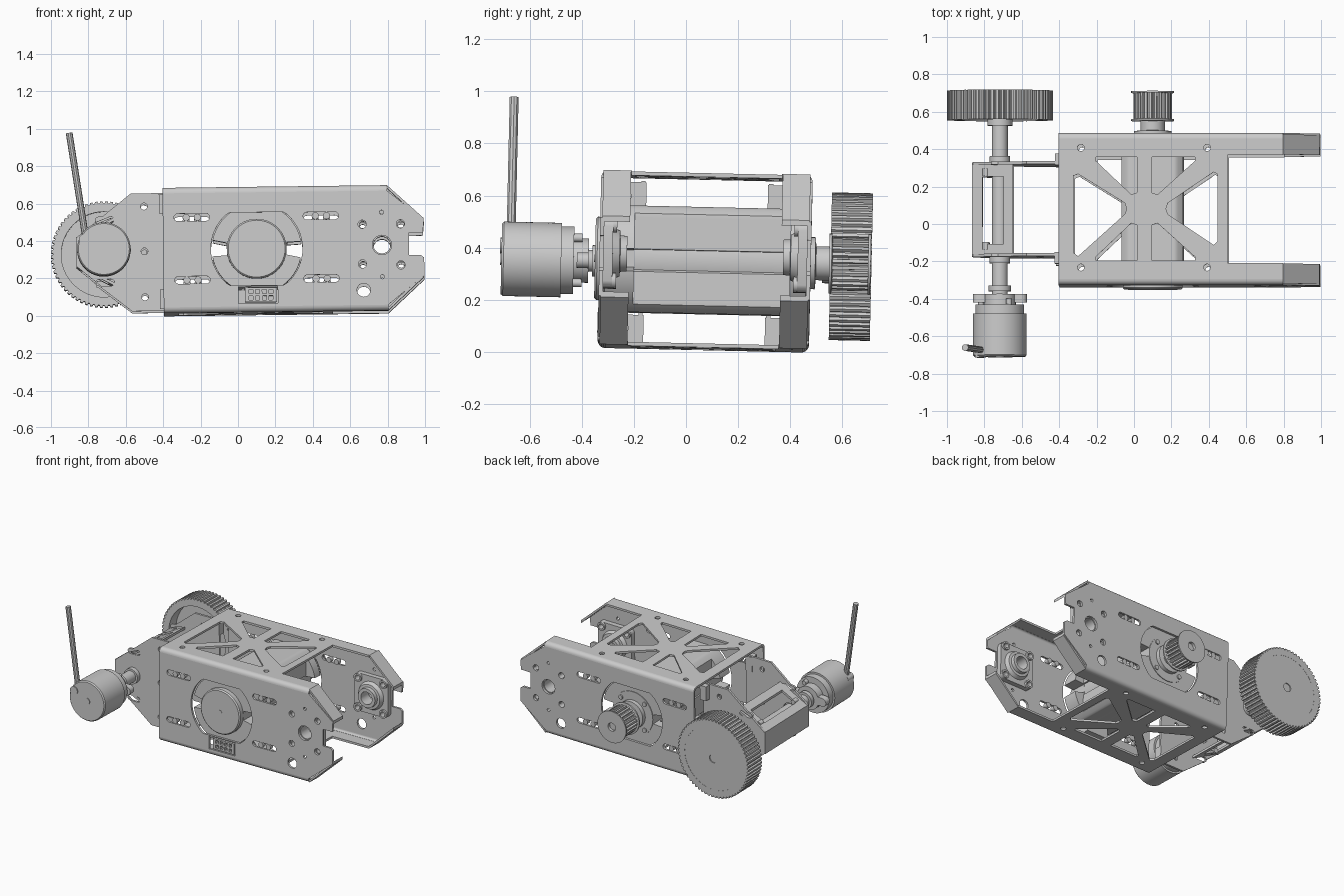
import bpy, bmesh, math
from mathutils import Matrix, Vector

if "Cube" in bpy.data.objects:
    bpy.data.objects.remove(bpy.data.objects["Cube"])

grey = bpy.data.materials.new("bare metal grey")
grey.use_nodes = True
COL = (0.6, 0.6, 0.6, 1)
grey.diffuse_color = COL
grey.node_tree.nodes["Principled BSDF"].inputs["Base Color"].default_value = COL

# The whole assembly sits at a slight lean
PIVOT = Vector((0.1, 0.08, 0.355))
TILT = (Matrix.Translation(PIVOT - Vector((0, 0, .009))) @ Matrix.Rotation(math.radians(-0.7), 4, 'Y')
        @ Matrix.Rotation(math.radians(-1.3), 4, 'X') @ Matrix.Translation(-PIVOT))
AXES = {'X': Matrix(((0, 0, 1, 0), (1, 0, 0, 0), (0, 1, 0, 0), (0, 0, 0, 1))),
        'Y': Matrix(((1, 0, 0, 0), (0, 0, -1, 0), (0, 1, 0, 0), (0, 0, 0, 1))),
        'Z': Matrix.Identity(4)}
ZC = 0.358   # height of every rotating axis
XM = 0.10    # motor axis
XS = -0.717  # side shaft axis
XB = 0.77    # bearing axis


def finish(name, mesh, matrix):
    bm = bmesh.new()
    bm.from_mesh(mesh)
    bmesh.ops.remove_doubles(bm, verts=bm.verts, dist=1e-5)
    bmesh.ops.recalc_face_normals(bm, faces=bm.faces)
    bm.to_mesh(mesh)
    bm.free()
    mesh.transform(TILT @ matrix)
    mesh.materials.clear()
    mesh.materials.append(grey)
    ob = bpy.data.objects.new(name, mesh)
    bpy.context.collection.objects.link(ob)
    bpy.ops.object.select_all(action='DESELECT')
    ob.select_set(True)
    bpy.context.view_layer.objects.active = ob
    bpy.ops.object.shade_smooth_by_angle(angle=math.radians(30))
    return ob


def plate(name, axis, lo, hi, outline, holes=()):
    """Extrude a flat outline with holes along an axis from lo to hi."""
    cu = bpy.data.curves.new(name, 'CURVE')
    cu.dimensions, cu.fill_mode, cu.extrude = '2D', 'BOTH', (hi - lo) / 2
    for pts in [outline, *holes]:
        sp = cu.splines.new('POLY')
        sp.points.add(len(pts) - 1)
        for p, (u, v) in zip(sp.points, pts):
            p.co = (u, v, 0, 1)
        sp.use_cyclic_u = True
    tmp = bpy.data.objects.new("tmp", cu)
    bpy.context.collection.objects.link(tmp)
    dg = bpy.context.evaluated_depsgraph_get()
    mesh = bpy.data.meshes.new_from_object(tmp.evaluated_get(dg))
    bpy.data.objects.remove(tmp)
    bpy.data.curves.remove(cu)
    shift = Vector([(lo + hi) / 2 if a == axis else 0 for a in 'XYZ'])
    return finish(name, mesh, Matrix.Translation(shift) @ AXES[axis])


def lathe(name, x, z, profile, n=48):
    """Spin (radius, y) pairs about an axis parallel to y."""
    bm = bmesh.new()
    vs = [bm.verts.new((r, y, 0)) for r, y in profile]
    es = [bm.edges.new(p) for p in zip(vs, vs[1:])]
    bmesh.ops.spin(bm, geom=vs + es, cent=(0, 0, 0), axis=(0, 1, 0),
                   angle=math.tau, steps=n, use_merge=True)
    mesh = bpy.data.meshes.new(name)
    bm.to_mesh(mesh)
    bm.free()
    return finish(name, mesh, Matrix.Translation((x, 0, z)))


def rod(name, x, z, y0, y1, r, n=32):
    return lathe(name, x, z, [(0, y0), (r, y0), (r, y1), (0, y1)], n)


def arc(u, v, r, a0=0, a1=360, n=24):
    return [(u + r * math.cos(math.radians(a0 + (a1 - a0) * i / n)),
             v + r * math.sin(math.radians(a0 + (a1 - a0) * i / n))) for i in range(n)]


def slot(u0, u1, v, r):
    return arc(u1, v, r, -90, 90, 8) + [(u1, v + r)] + arc(u0, v, r, 90, 270, 8) + [(u0, v - r)]


def rect(u0, v0, u1, v1):
    return [(u0, v0), (u1, v0), (u1, v1), (u0, v1)]


def gear(u, v, r, depth, teeth):
    return [(u + (r - d) * math.cos(math.tau * (i + t) / teeth),
             v + (r - d) * math.sin(math.tau * (i + t) / teeth))
            for i in range(teeth) for t, d in ((0, depth), (.15, 0), (.6, 0), (.75, depth))]


# Motor section: a circle with flat top and bottom, optionally flat sides, and side grooves
def clipped(r, flat, a0, a1, side=1):
    return [(max(XM - side, min(XM + side, u)), max(ZC - flat, min(ZC + flat, v)))
            for u, v in arc(XM, ZC, r, a0, a1, 60)]

def grooved(r, flat, side, depth):
    a, b, g = XM + depth, XM - depth, .033
    return ([(a, ZC + g)] + clipped(r, flat, 9, 171, side) + [(b, ZC + g), (b, ZC - g)]
            + clipped(r, flat, 189, 351, side) + [(a, ZC - g)])

# Main frame side plates
ends = [(-.4, .05), (.8, .05), (.995, .205), (.995, .30), (.975, .315), (.915, .315),
        (.915, .435), (.99, .435), (.995, .505), (.8, .66), (-.4, .66)]
holes = [arc(u, v, r) for u, v, r in (
    (.665, .482, .022), (.665, .27, .022), (.87, .482, .022), (.87, .262, .022), (.67, .13, .036),
    (XB, .37, .052), (XB, .545, .011), (XB, .2, .011))]
holes += [slot(u - .075, u + .075, v, .02) for u in (-.245, .445) for v in (.195, .53)]
holes.append(clipped(.245, .195, 0, 360))
port = rect(0, .065, .21, .158)
plate("front_side_plate", 'Y', -.333, -.317, ends, holes + [port])
plate("rear_side_plate", 'Y', .464, .48, ends, holes)

# Top and bottom lattice plates with long arms, mirrored about the mid line
YM = .0735
def mir(pts):
    return [(u, 2 * YM - v) for u, v in pts]

deck = [(-.4, -.303), (.8, -.303), (.8, -.215), (.505, -.215)]
deck = deck + mir(deck)[::-1]
wins = [[(-.32, -.16), (-.295, -.18), (-.045, .045), (-.035, YM), (-.045, .105), (-.295, .26), (-.32, .25)],
        [(.45, -.10), (.43, -.12), (.185, .045), (.175, YM), (.185, .105), (.43, .27), (.45, .26)]]
for tri in ([(-.2, .35), (.02, .35), (.02, .16), (-.01, .15), (-.2, .33)],
            [(.1, .35), (.33, .35), (.33, .33), (.13, .15), (.1, .16)]):
    wins += [tri, mir(tri)]
wins += [arc(u, v, .018) for u in (-.28, .395) for v in (-.24, .4)]
for name, z in (("top", .675), ("bottom", .02)):
    plate(name + "_lattice_plate", 'Z', z, z + .015, deck, wins)

# Rounded folds and angled end flanges
for yn, y, s in (("front", -.303, -1), ("rear", .45, 1)):
    for zn, z, t in (("top", .66, 1), ("bottom", .05, -1)):
        q = [(math.cos(i * math.pi / 12), math.sin(i * math.pi / 12)) for i in range(7)]
        fold = [(y + s * .03 * c, z + t * .03 * k) for c, k in q]
        fold += [(y + s * .014 * c, z + t * .014 * k) for c, k in q[::-1]]
        plate(f"{yn}_{zn}_fold", 'X', -.4, .8, fold)
        lo, hi = sorted((y + s * .022, y - s * .085))
        plate(f"{yn}_{zn}_end_flange", 'Y', lo, hi,
              [(u, .355 + t * v) for u, v in ((.8, .335), (.995, .156), (.995, .135), (.8, .318))])

# Slot screws, flush with the plates
for y0, y1 in ((-.331, -.30), (.447, .478)):
    for u in (-.275, -.215, .415, .475):
        for v in (.195, .53):
            rod("slot_screw", u, v, y0, y1, .019, 16)

# Motor body with end bells, front cap, connector
plate("motor_body", 'Y', -.2, .40, grooved(.24, .205, .165, .14))
plate("motor_front_bell", 'Y', -.31, -.2, grooved(.24, .205, 1, .16))
plate("motor_rear_bell", 'Y', .40, .462, grooved(.24, .205, 1, .16))
lathe("motor_core", XM, ZC, [(0, -.35), (.152, -.35), (.16, -.342), (.16, .467), (0, .467)], 64)
rod("motor_centre_dimple", XM, ZC, -.353, -.345, .015, 16)
pins = [rect(.055 + i * .036, z, .077 + i * .036, z + .022) for i in range(4) for z in (.084, .118)]
plate("connector_face", 'Y', -.335, -.30, rect(.035, .073, .205, .15), pins)
plate("connector_back", 'Y', -.30, -.22, rect(.035, .073, .205, .15))

# Drive pulley on the rear of the motor
lathe("pulley_hub", XM, ZC, [(0, .465), (.1, .465), (.1, .497), (.065, .50), (.065, .55),
                             (.115, .55), (.115, .56), (.09, .565), (0, .565)])
plate("pulley_teeth", 'Y', .56, .70, gear(XM, ZC, .103, .014, 24), [arc(XM, ZC, .03)])
plate("pulley_flange", 'Y', .70, .71, arc(XM, ZC, .115, n=48), [arc(XM, ZC, .03)])
rod("pulley_shaft", XM, ZC, .46, .69, .031)
for u, v in arc(XM, ZC, .135, 45, 405, 4):
    rod("motor_screw", u, v, .46, .475, .016, 16)

# Flange bearings inside the arms
corners = ((1, 1), (-1, 1), (-1, -1), (1, -1))
for yn, y, s in (("front", -.317, 1), ("rear", .464, -1)):
    flange = [p for a, (cx, cz) in enumerate(corners)
              for p in arc(XB + cx * .1, .372 + cz * .1, .036, a * 90, a * 90 + 90, 6)]
    lo, hi = sorted((y, y + s * .035))
    bolts = [(XB + cx * .102, .372 + cz * .107) for cx, cz in corners]
    plate(yn + "_bearing_flange", 'Y', lo, hi, flange,
          [arc(XB, .37, .05)] + [arc(u, v, .018, n=16) for u, v in bolts])
    lathe(yn + "_bearing_hub", XB, .37, [(.05, y), (.1, y + s * .035), (.088, y + s * .062), (.07, y + s * .064),
                                         (.068, y + s * .09), (.045, y + s * .09), (.045, y), (.05, y)])
    for u, v in bolts:
        e = y + s * .05
        lathe("bearing_bush", u, v, [(.018, y), (.03, y), (.03, e), (.018, e), (.018, y)], 16)

# Side bracket cheeks
cheek = [(-.37, .035), (-.57, .035), (-.86, .275), (-.86, .435), (-.57, .665), (-.37, .665)]
cuts = [arc(-.5, v, .018) for v in (.11, .355, .595)]
cuts += [slot(-.745, -.68, .525, .018), slot(-.745, -.68, .19, .018), arc(XS, ZC, .05)]
for yn, y, s in (("front", -.178, -1), ("rear", .313, 1)):
    plate(yn + "_bracket_cheek", 'Y', y, y + .016, cheek, cuts)
    mid = y + .008 + s * .018
    for v0, v1 in ((.045, .15), (.555, .66)):
        plate(yn + "_bracket_tab", 'Y', mid - .03, mid + .03, rect(-.42, v0, -.37, v1))

# Sloping bracket walls, each with a long opening
def slope(t, x0, x1):
    z = [.08 + .52 * (x + .86) for x in (x0, x1)]
    return [(x0, .355 + t * z[0]), (x1, .355 + t * z[1]),
            (x1, .355 + t * (z[1] - .018)), (x0, .355 + t * (z[0] - .018))]

for t, zn in ((1, "upper"), (-1, "lower")):
    for x0, x1, y0, y1 in ((-.86, -.81, -.175, .328), (-.695, -.645, -.175, .328),
                           (-.81, -.695, -.175, -.11), (-.81, -.695, .25, .328)):
        plate(zn + "_bracket_wall", 'Y', y0, y1, slope(t, x0, x1))
    for y in (-.12, .275):
        rod("bracket_boss", -.79, .355 + t * .105, y - .02, y + .02, .018, 16)
plate("bracket_nose", 'X', -.865, -.85, rect(-.175, .275, .328, .435))

# Side shaft with collars
rod("side_shaft", XS, ZC, -.4, .60, .042)
for y0, y1, r in ((.329, .362, .055), (.525, .565, .066), (-.21, -.175, .055), (-.36, -.33, .06)):
    rod("shaft_collar", XS, ZC, y0, y1, r)

# Toothed wheel: open on its inner side, closed on the outside
plate("wheel_rim", 'Y', .555, .713, gear(XS, ZC, .284, .011, 64), [arc(XS, ZC, .228, n=64)])
lathe("wheel_web", XS, ZC, [(.03, .64), (.23, .64), (.23, .712), (.03, .712), (.03, .64)], 64)
lathe("wheel_hub", XS, ZC, [(.028, .56), (.065, .56), (.065, .65), (.028, .65), (.028, .56)])
rod("wheel_shaft_end", XS, ZC, .55, .705, .031)

# Rotary sensor with coupling, clamp and cable
lathe("sensor_body", XS, ZC, [(0, -.71), (.136, -.71), (.143, -.702), (.143, -.48), (.13, -.48),
                              (.13, -.432), (.085, -.432), (.085, -.375), (0, -.375)], 64)
rod("sensor_centre_cap", XS, ZC, -.714, -.70, .024, 20)
plate("sensor_clamp", 'Y', -.42, -.375, slot(XS - .115, XS + .115, ZC, .03))
for u, v in arc(XS, ZC, .1, 60, 420, 3):
    rod("clamp_screw", u, v, -.45, -.40, .016, 16)
tail, tip = Vector((-.81, -.675, .395)), Vector((-.895, -.675, .982))
bm = bmesh.new()
bmesh.ops.create_cone(bm, cap_ends=True, segments=10, radius1=.018, radius2=.018, depth=(tip - tail).length)
cable = bpy.data.meshes.new("sensor_cable")
bm.to_mesh(cable)
bm.free()
finish("sensor_cable", cable, Matrix.Translation((tail + tip) / 2)
       @ (tip - tail).to_track_quat('Z', 'Y').to_matrix().to_4x4())
rod("cable_boss", -.82, .41, -.716, -.65, .03, 20)
